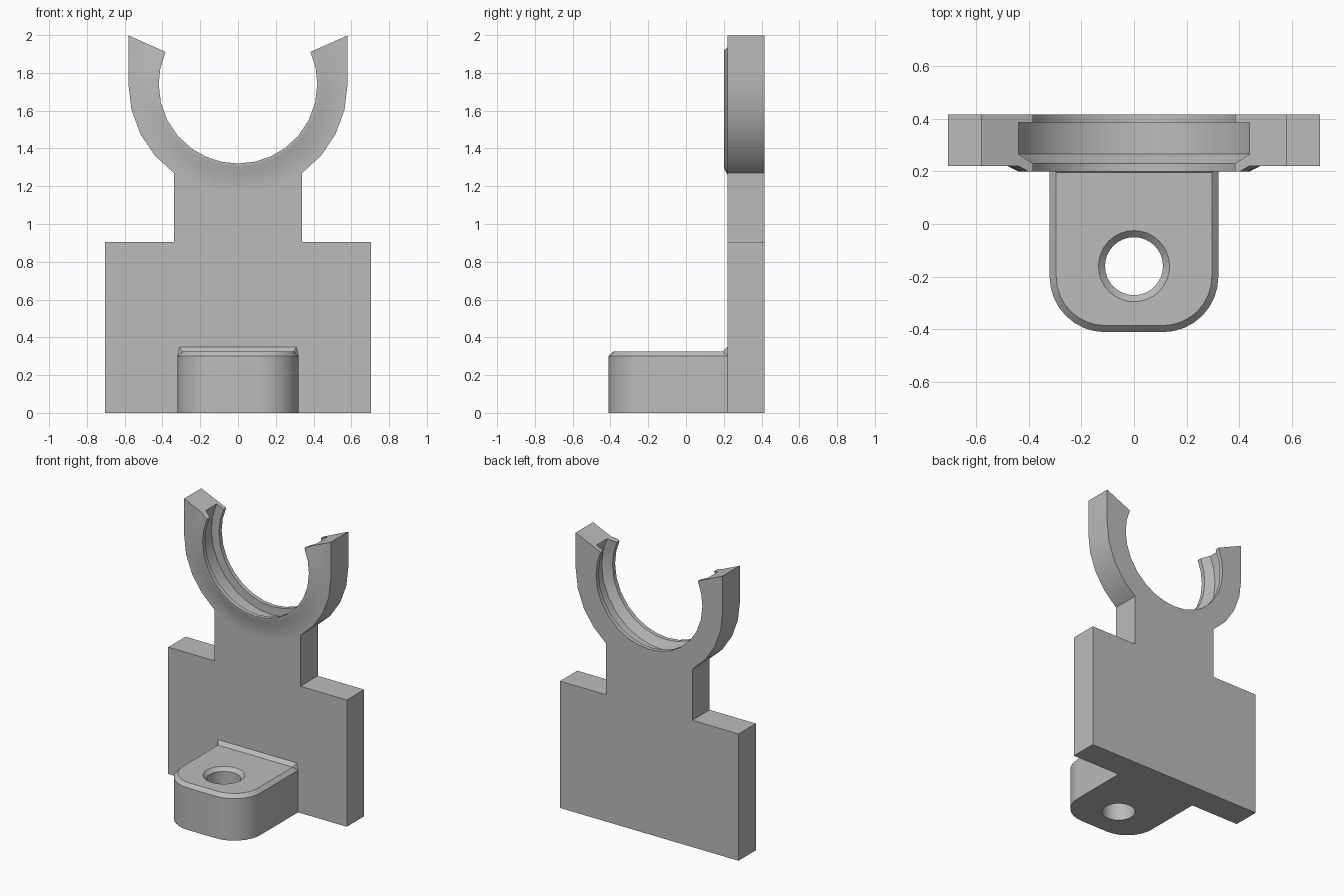
import bpy
import bmesh
from math import sin, cos, asin, pi, radians

cube = bpy.data.objects.get("Cube")
if cube:
    bpy.data.objects.remove(cube, do_unlink=True)

grey = bpy.data.materials.new("plain grey")
grey.use_nodes = True
colour = (0.5, 0.5, 0.5, 1)
grey.diffuse_color = colour
grey.node_tree.nodes["Principled BSDF"].inputs["Base Color"].default_value = colour

FRONT, BACK = 0.22, 0.415      # plate thickness in y
CENTRE, OUTER = 1.74, 0.58     # clip centre height and outer radius
BORE, GROOVE = 0.42, 0.48      # clip inner radii
NECK = 0.34                    # half width of the neck
neck_angle = asin(NECK / OUTER)


def finish(name, bm):
    bmesh.ops.recalc_face_normals(bm, faces=bm.faces)
    mesh = bpy.data.meshes.new(name)
    bm.to_mesh(mesh)
    bm.free()
    mesh.materials.append(grey)
    ob = bpy.data.objects.new(name, mesh)
    bpy.context.collection.objects.link(ob)
    bpy.ops.object.select_all(action='DESELECT')
    ob.select_set(True)
    bpy.context.view_layer.objects.active = ob
    bpy.ops.object.shade_smooth_by_angle(angle=radians(30))
    return ob


def loft(bm, loops, closed=True):
    """Skin a list of point loops, returning the vertex loops."""
    rows = [[bm.verts.new(p) for p in loop] for loop in loops]
    for a, b in zip(rows, rows[1:]):
        n = len(a)
        for i in range(n if closed else n - 1):
            j = (i + 1) % n
            bm.faces.new((a[i], a[j], b[j], b[i]))
    return rows


def steps(a, b, n):
    return [a + (b - a) * i / n for i in range(n)]


def arc_point(a, r, y):
    return (r * sin(a), y, CENTRE - r * cos(a))


# Back plate: wide base and neck, topped by the clip's outer arc
arc = steps(neck_angle, -neck_angle, 6) + [-neck_angle]
half = [(0.705, 0), (0.705, 0.905), (NECK, 0.905)]
outline = half + [arc_point(a, OUTER, 0)[::2] for a in arc]
outline += [(-x, z) for x, z in reversed(half)]
bm = bmesh.new()
front, back = loft(bm, [[(x, y, z) for x, z in outline] for y in (FRONT, BACK)])
bm.faces.new(front)
bm.faces.new(back)
finish("back_plate", bm)

# Open clip: grooved section swept round, outer wall straight above the centre
tip = radians(114)
right = steps(0, neck_angle, 3) + steps(neck_angle, pi / 2, 4) + steps(pi / 2, tip, 2) + [tip]
angles = [-a for a in reversed(right[1:])] + right
loops = []
for a in angles:
    wall = OUTER if abs(a) <= pi / 2 + 1e-6 else OUTER / sin(abs(a))
    section = [(wall, BACK), (BORE, BACK), (BORE, 0.385), (GROOVE, 0.385),
               (GROOVE, 0.265), (BORE, 0.23), (BORE, 0.2), (0.44, 0.2),
               (GROOVE, FRONT), (wall, FRONT)]
    loops.append([arc_point(a, r, y) for r, y in section])
bm = bmesh.new()
rows = loft(bm, loops)
bm.faces.new(rows[0])
bm.faces.new(rows[-1])
finish("open_clip", bm)


# Foot tab: rounded front corners, chamfered top and countersunk hole
def tab_loop(inset, z):
    w, radius = 0.32 - inset, 0.21 - inset
    pts = [(w, FRONT, z)]
    for sx, start in ((1, 0), (-1, -pi / 2)):
        for i in range(9):
            a = start - i * pi / 16
            pts.append((sx * 0.11 + radius * cos(a), -0.2 + radius * sin(a), z))
    return pts + [(-w, FRONT, z)]


def hole_loop(r, z):
    return [(r * cos(i * pi / 16), -0.16 + r * sin(i * pi / 16), z) for i in range(32)]


bm = bmesh.new()
sides = loft(bm, [tab_loop(0, 0), tab_loop(0, 0.3), tab_loop(0.025, 0.325)])
hole = loft(bm, [hole_loop(0.11, 0), hole_loop(0.11, 0.3), hole_loop(0.135, 0.325)])
for end in (0, -1):
    rim = [bm.edges.get((loop[i - 1], loop[i]))
           for loop in (sides[end], hole[end]) for i in range(len(loop))]
    bmesh.ops.triangle_fill(bm, edges=rim, use_beauty=True)
finish("foot_tab", bm)

# Sloped bead where the tab meets the plate
bm = bmesh.new()
ends = loft(bm, [[(s * 0.32, FRONT, 0.3), (s * 0.295, 0.195, 0.325),
                  (s * 0.31, FRONT, 0.35)] for s in (-1, 1)])
for end in ends:
    bm.faces.new(end)
finish("tab_bead", bm)
